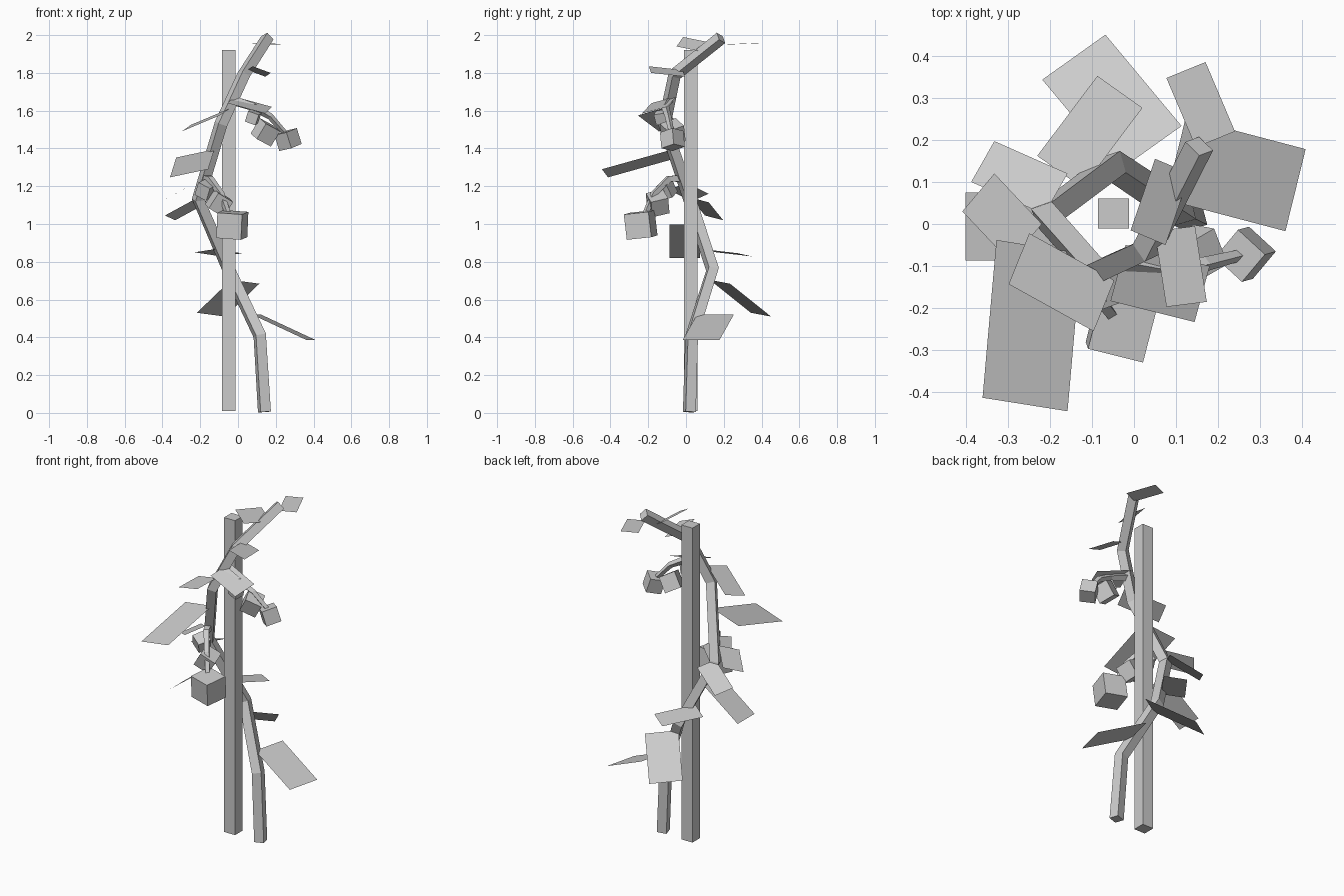
import bpy, bmesh, math
from mathutils import Vector, Matrix, Euler


def finish(bm, name):
    bmesh.ops.recalc_face_normals(bm, faces=bm.faces)
    me = bpy.data.meshes.new(name)
    bm.to_mesh(me)
    bm.free()
    ob = bpy.data.objects.new(name, me)
    bpy.context.collection.objects.link(ob)
    return ob


def box(name, centre, size, rot=(0, 0, 0)):
    bm = bmesh.new()
    m = (Matrix.Translation(centre)
         @ Euler([math.radians(a) for a in rot]).to_matrix().to_4x4()
         @ Matrix.Diagonal((*size, 1)))
    bmesh.ops.create_cube(bm, size=1, matrix=m)
    return finish(bm, name)


def tube(name, path, w0, w1, phase=45):
    """Square tube along a path, tapering from width w0 to w1."""
    pts = [Vector(p) for p in path]
    n = len(pts)
    bm = bmesh.new()
    rings = []
    prev, u = None, None
    for i, p in enumerate(pts):
        d = (pts[min(i + 1, n - 1)] - p).normalized() + (p - pts[max(i - 1, 0)]).normalized()
        d.normalize()
        if u is None:
            u = d.orthogonal().normalized() if abs(d.x) > 0.9 else (Vector((1, 0, 0)) - d * d.x).normalized()
        else:
            u = prev.rotation_difference(d) @ u
        v = d.cross(u)
        r = (w0 + (w1 - w0) * i / (n - 1)) / math.sqrt(2)
        rings.append([bm.verts.new(p + (u * math.cos(a) + v * math.sin(a)) * r)
                      for a in (math.radians(phase + 90 * k) for k in range(4))])
        prev = d
    for a, b in zip(rings, rings[1:]):
        for k in range(4):
            bm.faces.new((a[k], a[(k + 1) % 4], b[(k + 1) % 4], b[k]))
    bm.faces.new(rings[0][::-1])
    bm.faces.new(rings[-1])
    return finish(bm, name)


def leaf(name, a, b, c):
    """Flat leaf from three corners; the fourth completes the parallelogram."""
    a, b, c = Vector(a), Vector(b), Vector(c)
    bm = bmesh.new()
    bm.faces.new([bm.verts.new(p) for p in (a, b, c, a + c - b)])
    return finish(bm, name)


# support stake
box("stake", (-0.049, 0.025, 0.965), (0.074, 0.072, 1.91))

# main stem winding round the stake
tube("stem", [(0.14, 0.018, 0.005), (0.115, 0.03, 0.41), (-0.05, 0.14, 0.76),
              (-0.21, 0.02, 1.13), (-0.09, -0.115, 1.53), (0.03, -0.06, 1.79),
              (0.155, 0.185, 1.985)], 0.056, 0.05, 60)

# leaves, bottom to top
leaves = [
    ((0.408, 0.178, 0.387), (0.36, -0.017, 0.387), (0.075, 0.058, 0.52)),
    ((-0.218, 0.343, 0.53), (-0.068, 0.45, 0.51), (0.113, 0.233, 0.684)),
    ((-0.23, 0.162, 0.85), (-0.087, 0.352, 0.828), (0.02, 0.276, 0.845)),
    ((-0.4, 0.075, 0.82), (-0.4, -0.087, 0.82), (-0.165, -0.087, 0.997)),
    ((-0.387, 0.10, 1.045), (-0.332, 0.197, 1.02), (-0.158, 0.12, 1.115)),
    ((-0.332, 0.12, 1.16), (-0.408, 0.03, 1.12), (-0.295, -0.09, 1.18)),
    ((-0.125, -0.07, 1.395), (-0.158, -0.445, 1.29), (-0.36, -0.413, 1.247)),
    ((-0.249, -0.022, 1.525), (-0.298, -0.143, 1.49), (-0.096, -0.255, 1.575)),
    ((0.144, -0.233, 1.585), (0.18, -0.10, 1.62), (-0.02, -0.05, 1.675)),
    ((0.145, -0.005, 1.78), (0.173, -0.185, 1.80), (0.077, -0.197, 1.835)),
    ((0.05, 0.155, 1.955), (-0.008, -0.015, 1.99), (0.075, -0.05, 1.94)),
    ((0.24, 0.22, 1.95), (0.17, 0.385, 1.957), (0.077, 0.347, 1.957)),
]
for i, corners in enumerate(leaves):
    leaf(f"leaf_{i + 1}", *corners)

# fruit stalks
tube("lower_fruit_stalk", [(-0.18, -0.02, 1.24), (-0.15, -0.09, 1.24),
                           (-0.09, -0.17, 1.16), (-0.045, -0.225, 1.03)], 0.035, 0.022)
tube("upper_fruit_stalk", [(-0.03, -0.09, 1.655), (0.08, -0.11, 1.62),
                           (0.17, -0.095, 1.57), (0.25, -0.075, 1.48)], 0.035, 0.02)

# boxy fruit
fruit = [
    ((-0.03, -0.24, 0.995), 0.135, (6, 4, -14)),
    ((-0.10, -0.15, 1.11), 0.095, (15, 30, 20)),
    ((-0.17, -0.105, 1.18), 0.075, (15, 25, -25)),
    ((0.265, -0.072, 1.447), 0.088, (-10, -15, 50)),
    ((0.145, -0.07, 1.485), 0.095, (20, 25, 30)),
    ((0.08, -0.13, 1.565), 0.06, (10, 20, -10)),
]
for i, (c, s, r) in enumerate(fruit):
    box(f"fruit_{i + 1}", c, (s, s, s), r)
